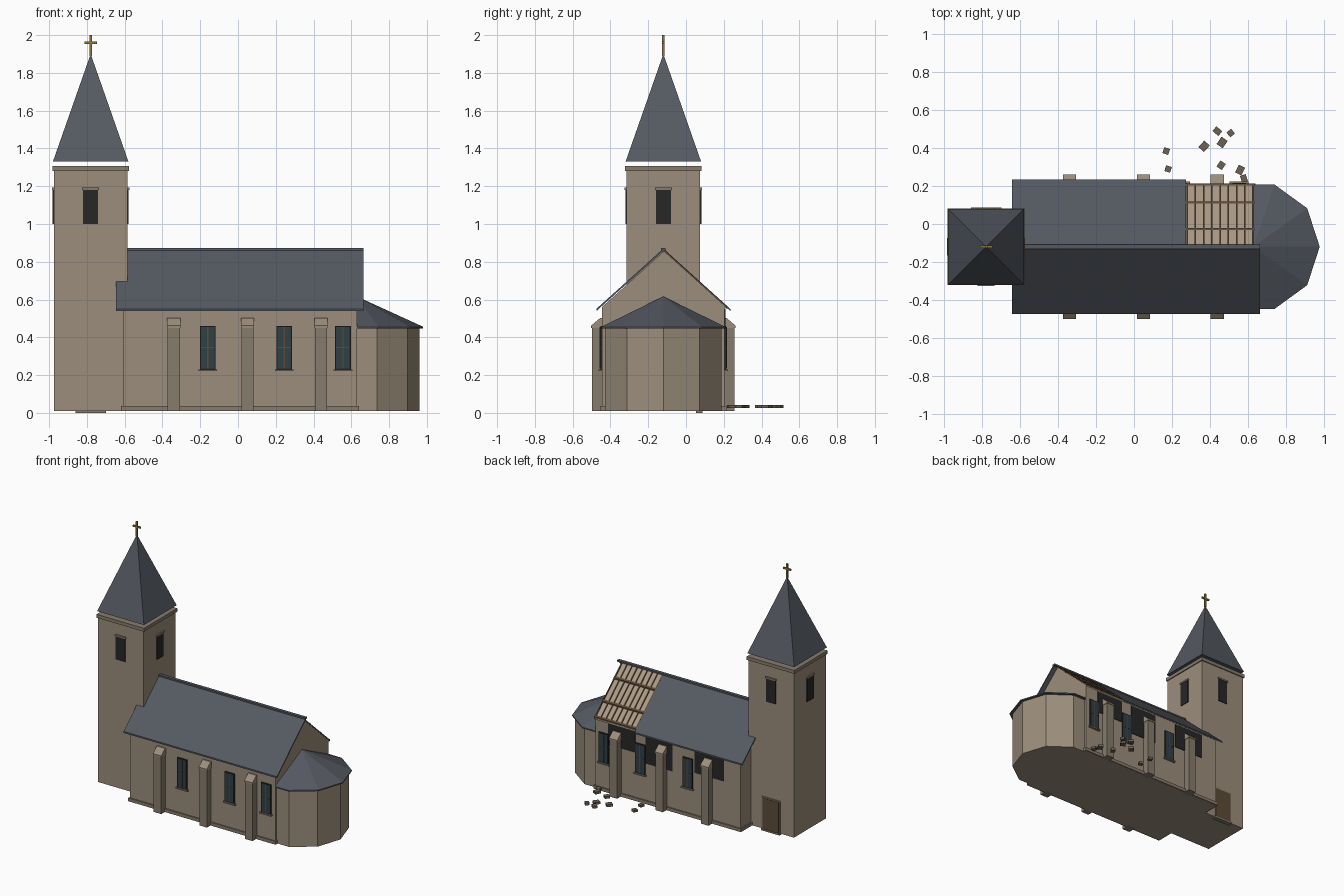
import bpy, bmesh, math, random
from mathutils import Vector, Matrix

cube = bpy.data.objects.get("Cube")
if cube:
    bpy.data.objects.remove(cube, do_unlink=True)

random.seed(4)
AXIS = -0.12                      # y of the ridge line
GROUND = 0.01
TOWER = Vector((-0.78, AXIS, 0))


def material(name, r, g, b):
    m = bpy.data.materials.new(name)
    m.diffuse_color = (r, g, b, 1)
    m.use_nodes = True
    node = next(n for n in m.node_tree.nodes if n.type == 'BSDF_PRINCIPLED')
    node.inputs["Base Color"].default_value = (r, g, b, 1)
    node.inputs["Roughness"].default_value = 0.9
    return m


PLASTER = material("plaster", 0.33, 0.27, 0.20)
STONE = material("stone", 0.24, 0.20, 0.15)
SLATE = material("slate", 0.09, 0.10, 0.12)
DARK = material("dark_opening", 0.02, 0.02, 0.02)
GLASS = material("glass", 0.03, 0.05, 0.06)
WOOD = material("wood", 0.11, 0.07, 0.04)
BOARDS = material("bare_boards", 0.40, 0.32, 0.23)
BRASS = material("brass", 0.28, 0.19, 0.05)
RUBBLE = material("rubble_stone", 0.15, 0.12, 0.09)


def finish(name, bm, mat):
    bmesh.ops.recalc_face_normals(bm, faces=bm.faces)
    mesh = bpy.data.meshes.new(name)
    bm.to_mesh(mesh)
    bm.free()
    mesh.materials.append(mat)
    obj = bpy.data.objects.new(name, mesh)
    bpy.context.collection.objects.link(obj)
    return obj


def box(name, centre, size, mat, turn=0.0):
    bm = bmesh.new()
    place = Matrix.Translation(centre) @ Matrix.Rotation(turn, 4, 'Z') @ Matrix.Diagonal((*size, 1))
    bmesh.ops.create_cube(bm, size=1, matrix=place)
    return finish(name, bm, mat)


def prism(name, ring, offset, mat):
    """Extrude a flat ring of points along an offset."""
    bm = bmesh.new()
    face = bm.faces.new([bm.verts.new(p) for p in ring])
    out = bmesh.ops.extrude_face_region(bm, geom=[face], use_keep_orig=True)
    moved = [v for v in out["geom"] if isinstance(v, bmesh.types.BMVert)]
    bmesh.ops.translate(bm, verts=moved, vec=offset)
    return finish(name, bm, mat)


def pyramid(name, ring, apex, mat):
    bm = bmesh.new()
    base = [bm.verts.new(p) for p in ring]
    tip = bm.verts.new(apex)
    bm.faces.new(base)
    for a, b in zip(base, base[1:] + base[:1]):
        bm.faces.new((a, b, tip))
    return finish(name, bm, mat)


def slope(name, x0, x1, side, reach, mat, top=0.87, thick=0.012, start=0.0):
    """Sloping slab on one side of the ridge, between distances start and reach."""
    def z(d):
        return top - 0.9 * d
    ring = [(x0, AXIS + side * d, z(d) - t)
            for d, t in ((start, 0), (reach, 0), (reach, thick), (start, thick))]
    return prism(name, ring, (x1 - x0, 0, 0), mat)


# Nave body with gables, and its plinth
half = 0.325
profile = [(-half, GROUND), (half, GROUND), (half, 0.56), (0, 0.853), (-half, 0.56)]
prism("nave_walls", [(-0.61, AXIS + y, z) for y, z in profile], (1.24, 0, 0), PLASTER)
box("nave_plinth", (0.01, AXIS, 0.023), (1.26, 0.67, 0.025), STONE)

# Roof: whole front slope, partly stripped back slope
slope("front_roof", -0.645, 0.665, -1, 0.355, SLATE)
slope("back_roof", -0.645, 0.275, 1, 0.355, SLATE)
box("ridge_cap", (0.01, AXIS, 0.867), (1.31, 0.024, 0.012), SLATE)

# Bare roof with rafters and battens
slope("bare_roof_boards", 0.275, 0.63, 1, 0.335, BOARDS, top=0.86, thick=0.01)
for i in range(9):
    x = 0.28 + i * 0.0435
    slope("rafter", x - 0.004, x + 0.004, 1, 0.335, WOOD, top=0.868)
for d in (0.1, 0.24, 0.335):
    slope("batten", 0.275, 0.635, 1, d, WOOD, top=0.869, start=d - 0.011)

# Buttresses and windows along both long walls
for side in (-1, 1):
    wall = AXIS + side * half
    for x in (-0.34, 0.05, 0.44):
        outline = [(-0.02, GROUND), (0.052, GROUND), (0.052, 0.45), (-0.02, 0.45)]
        prism("buttress", [(x - 0.032, wall + side * d, z) for d, z in outline],
              (0.064, 0, 0), STONE)
        cap = [(-0.01, 0.45), (0.057, 0.45), (0.057, 0.462), (0.01, 0.502), (-0.01, 0.502)]
        prism("buttress_cap", [(x - 0.035, wall + side * d, z) for d, z in cap],
              (0.07, 0, 0), PLASTER)
    for x in (-0.16, 0.245, 0.555):
        box("window_frame", (x, wall, 0.345), (0.084, 0.016, 0.23), DARK)
        box("window_glass", (x, wall + side * 0.002, 0.345), (0.072, 0.016, 0.218), GLASS)
        box("window_mullion", (x, wall + side * 0.004, 0.345), (0.006, 0.016, 0.218), WOOD)
        box("window_bar", (x, wall + side * 0.004, 0.345), (0.072, 0.016, 0.005), WOOD)
        box("window_sill", (x, wall + side * 0.006, 0.226), (0.1, 0.025, 0.01), STONE)

# Scorched patches under the back eaves
for x0, x1, low in ((-0.47, -0.22, 0.36), (-0.03, 0.2, 0.32), (0.29, 0.52, 0.38)):
    box("scorched_wall", ((x0 + x1) / 2, AXIS + half, (low + 0.55) / 2),
        (x1 - x0, 0.01, 0.55 - low), DARK)


# Apse: half of a ten-sided drum with a half cone roof
def apse_ring(radius, z):
    flat = radius * math.cos(math.pi / 10)
    ring = [(0.63, AXIS - flat, z)]
    for i in range(-2, 3):
        a = i * math.pi / 5
        ring.append((0.635 + radius * math.cos(a), AXIS + radius * math.sin(a), z))
    return ring + [(0.63, AXIS + flat, z)]


prism("apse_walls", apse_ring(0.325, GROUND), (0, 0, 0.44), PLASTER)
prism("apse_eaves", apse_ring(0.345, 0.447), (0, 0, 0.009), SLATE)
pyramid("apse_roof", apse_ring(0.345, 0.456), (0.63, AXIS, 0.616), SLATE)

# Tower with cornice, spire and cross
box("tower_walls", TOWER + Vector((0, 0, 0.645)), (0.39, 0.39, 1.27), PLASTER)
box("tower_cornice", TOWER + Vector((0, 0, 1.293)), (0.406, 0.406, 0.026), STONE)
corners = [(-1, -1), (1, -1), (1, 1), (-1, 1)]
pyramid("spire", [TOWER + Vector((0.2 * x, 0.2 * y, 1.33)) for x, y in corners],
        TOWER + Vector((0, 0, 1.9)), SLATE)
box("cross_post", TOWER + Vector((0, 0, 1.945)), (0.013, 0.013, 0.11), BRASS)
box("cross_arm", TOWER + Vector((0, 0, 1.96)), (0.066, 0.012, 0.012), BRASS)

# Belfry openings on all four faces
for i in range(4):
    turn = i * math.pi / 2
    spin = Matrix.Rotation(turn, 3, 'Z')
    for name, y, z, size, mat in (
            ("belfry_opening", -0.195, 1.09, (0.08, 0.012, 0.18), DARK),
            ("belfry_lintel", -0.197, 1.187, (0.09, 0.018, 0.012), STONE)):
        box(name, TOWER + spin @ Vector((0, y, z)), size, mat, turn)

# Door and step at the back of the tower
box("door_frame", TOWER + Vector((0, 0.194, 0.135)), (0.156, 0.012, 0.25), STONE)
box("door", TOWER + Vector((0, 0.197, 0.13)), (0.14, 0.012, 0.24), WOOD)
box("door_step", TOWER + Vector((0, 0.19, 0.006)), (0.16, 0.035, 0.012), STONE)

# Fallen stones behind the bare roof
for x, y in ((0.17, 0.385), (0.18, 0.29), (0.37, 0.41), (0.44, 0.49), (0.51, 0.48),
             (0.465, 0.43), (0.46, 0.31), (0.56, 0.285), (0.58, 0.24)):
    size = (random.uniform(0.03, 0.04), random.uniform(0.03, 0.05), 0.018)
    box("fallen_stone", (x, y, 0.034), size, RUBBLE, random.uniform(0, math.pi))
